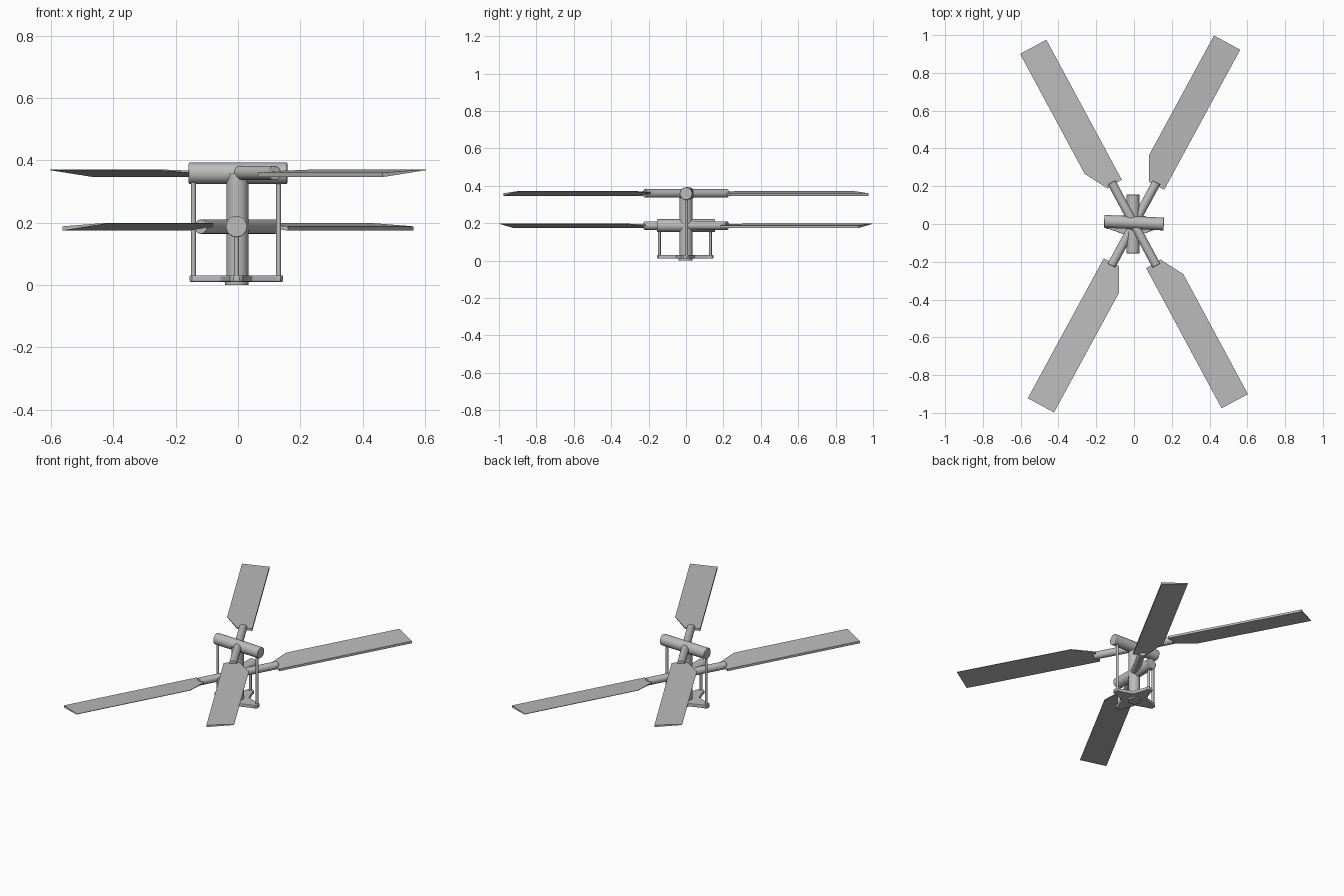
import bpy
import bmesh
import math
from mathutils import Vector

cube = bpy.data.objects.get("Cube")
if cube:
    bpy.data.objects.remove(cube, do_unlink=True)

GREY = (0.5, 0.5, 0.5, 1)
metal = bpy.data.materials.new("grey metal")
metal.use_nodes = True
metal.diffuse_color = GREY
metal.node_tree.nodes["Principled BSDF"].inputs["Base Color"].default_value = GREY


def finish(obj, name, bevel=0.0):
    obj.name = name
    obj.data.materials.append(metal)
    if bevel:
        mod = obj.modifiers.new("soft edges", 'BEVEL')
        mod.width = bevel
        mod.segments = 2
        mod.limit_method = 'ANGLE'
        mod.angle_limit = math.radians(50)
    return obj


def tube(name, start, end, radius, bevel=0.0, sides=32):
    """Capped cylinder between two points."""
    a, b = Vector(start), Vector(end)
    bpy.ops.mesh.primitive_cylinder_add(
        vertices=sides, radius=radius, depth=(b - a).length, location=(a + b) / 2)
    obj = bpy.context.object
    obj.rotation_euler = (b - a).to_track_quat('Z', 'Y').to_euler()
    bpy.ops.object.shade_smooth_by_angle(angle=math.radians(35))
    return finish(obj, name, bevel)


def prism(name, outline, low, high, bevel=0.0):
    """Slab over an outline; low and high give the two heights at a point."""
    bm = bmesh.new()
    bottom = [bm.verts.new((x, y, low(x, y))) for x, y in outline]
    top = [bm.verts.new((x, y, high(x, y))) for x, y in outline]
    bm.faces.new(bottom[::-1])
    bm.faces.new(top)
    n = len(outline)
    for i in range(n):
        j = (i + 1) % n
        bm.faces.new((bottom[i], bottom[j], top[j], top[i]))
    mesh = bpy.data.meshes.new(name)
    bm.to_mesh(mesh)
    bm.free()
    obj = bpy.data.objects.new(name, mesh)
    bpy.context.collection.objects.link(obj)
    return finish(obj, name, bevel)


UPPER, LOWER = 0.358, 0.187

# Central shaft and its foot
tube("mast", (-0.002, 0, 0.006), (-0.002, 0, UPPER), 0.035)
tube("mast_foot", (-0.004, -0.003, 0.0), (-0.004, -0.003, 0.03), 0.037)

# Crossbars, one over each rotor level
tube("upper_crossbar", (-0.158, 0.014, UPPER), (0.158, 0, UPPER), 0.034, 0.003)
tube("lower_crossbar", (-0.005, -0.156, LOWER), (-0.005, 0.156, LOWER), 0.034, 0.003)

# Four-armed star plate at the bottom
star = []
for k in range(4):
    c, s = math.cos(k * math.pi / 2), math.sin(k * math.pi / 2)
    for x, y in ((0.125, -0.023), (0.142, -0.021), (0.15, -0.01),
                 (0.15, 0.01), (0.142, 0.021), (0.125, 0.023), (0.05, 0.05)):
        star.append((x * c - y * s, x * s + y * c))
plate = prism("swash_plate", star, lambda x, y: 0.01, lambda x, y: 0.031, 0.004)
plate.location = (-0.005, -0.004, 0)

# Control rods rising from the star to the crossbars
for side, pos in (("right", -0.143), ("left", 0.13)):
    tube(side + "_long_rod", (pos, 0.003, 0.02), (pos, 0.003, UPPER), 0.008, sides=16)
for side, pos in (("front", -0.143), ("back", 0.13)):
    tube(side + "_short_rod", (-0.005, pos, 0.02), (-0.005, pos, LOWER), 0.008, sides=16)

# Two rotors, each an arm with a pair of tapered, pitched blades
blade_outline = [(0.237, -0.054), (1.079, -0.054), (1.079, 0.104),
                 (0.357, 0.104), (0.232, 0.034)]


def blade_low(x, y):
    return -0.013 + 0.14 * (y + 0.054)


def blade_high(x, y):
    return 0.001 + 0.07 * (y + 0.054)


for level, height, angle in (("upper", UPPER + 0.001, -61.7), ("lower", LOWER, 61.5)):
    heading = math.radians(angle)
    reach = Vector((math.cos(heading), math.sin(heading), 0)) * 0.25
    centre = Vector((0, 0, height))
    tube(level + "_rotor_arm", centre - reach, centre + reach, 0.023, 0.002)
    for number, turn in (("first", 0), ("second", math.pi)):
        blade = prism(level + "_" + number + "_blade", blade_outline, blade_low, blade_high)
        blade.location = centre
        blade.rotation_euler.z = heading + turn
